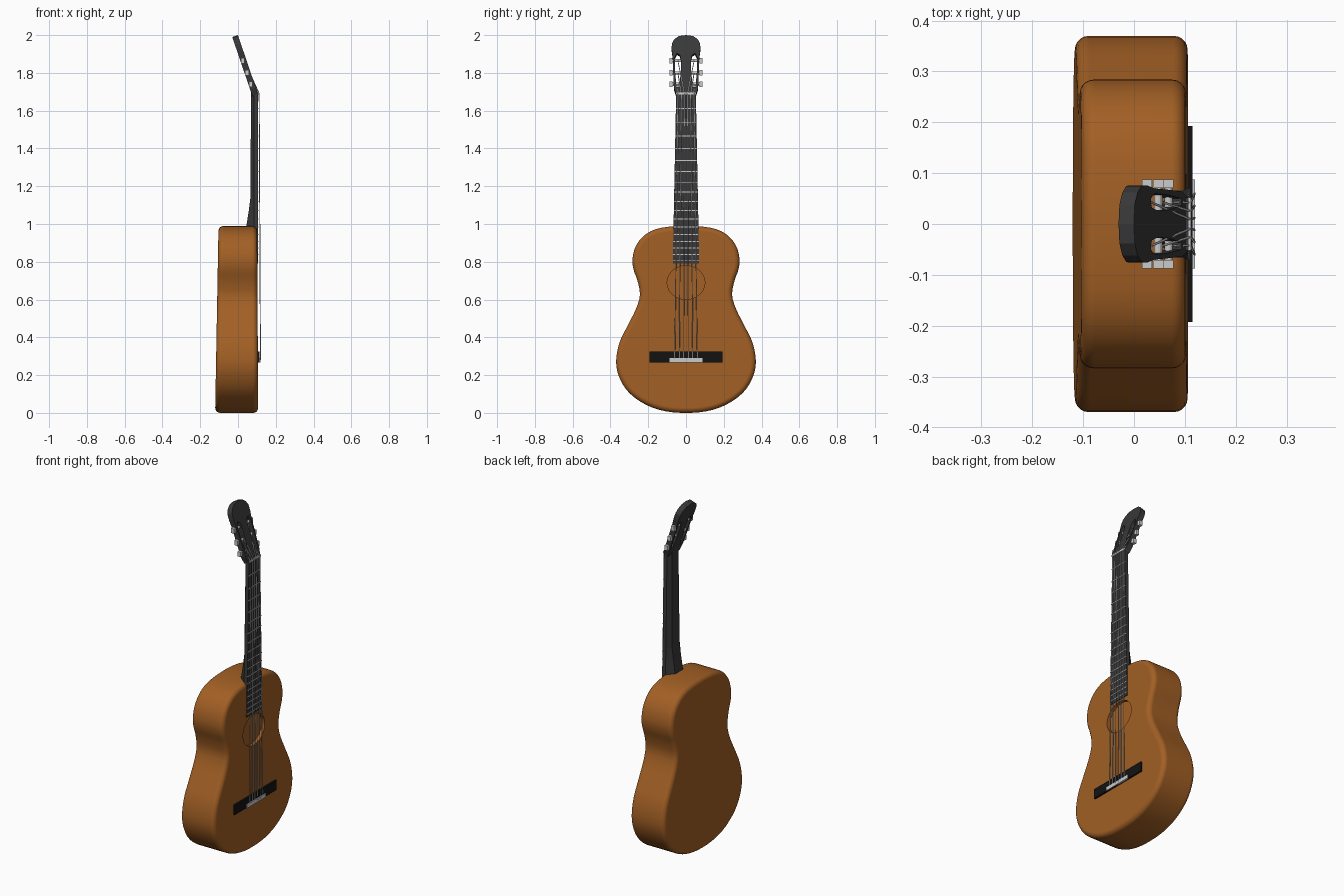
import bpy, bmesh, math
from mathutils import Vector

if "Cube" in bpy.data.objects:
    bpy.data.objects.remove(bpy.data.objects["Cube"])


def material(name, rgb):
    m = bpy.data.materials.new(name)
    m.diffuse_color = (*rgb, 1)
    m.use_nodes = True
    m.node_tree.nodes["Principled BSDF"].inputs["Base Color"].default_value = m.diffuse_color
    return m


WOOD = material("wood", (0.36, 0.115, 0.018))
DARK = material("dark_wood", (0.04, 0.04, 0.04))
BLACK = material("black", (0.006, 0.006, 0.006))


def loft(name, rings, mat=None):
    """Skin a list of equal closed rings and cap both ends."""
    bm = bmesh.new()
    vs = [[bm.verts.new(p) for p in r] for r in rings]
    n = len(vs[0])
    for a, b in zip(vs, vs[1:]):
        for i in range(n):
            bm.faces.new((a[i], a[(i + 1) % n], b[(i + 1) % n], b[i]))
    bm.faces.new(vs[0])
    bm.faces.new(vs[-1])
    bmesh.ops.recalc_face_normals(bm, faces=bm.faces)
    me = bpy.data.meshes.new(name)
    bm.to_mesh(me)
    bm.free()
    ob = bpy.data.objects.new(name, me)
    bpy.context.collection.objects.link(ob)
    if mat:
        me.materials.append(mat)
    return ob


def box(name, x, y, z, mat=None):
    ring = lambda zz: [(x[0], y[0], zz), (x[1], y[0], zz), (x[1], y[1], zz), (x[0], y[1], zz)]
    return loft(name, [ring(z[0]), ring(z[1])], mat)


def activate(ob):
    bpy.ops.object.select_all(action='DESELECT')
    ob.select_set(True)
    bpy.context.view_layer.objects.active = ob


def cut(ob, cutters):
    """Subtract cutters, apply all modifiers and remove the cutters."""
    for c in cutters:
        c.hide_render = True
        m = ob.modifiers.new("cut", 'BOOLEAN')
        m.operation, m.solver, m.object = 'DIFFERENCE', 'EXACT', c
    activate(ob)
    bpy.ops.object.convert(target='MESH')
    for c in cutters:
        bpy.data.objects.remove(c)


def mirrored(half):
    """Close a half outline that starts and ends on the centre line."""
    return half + [(-y, z) for y, z in half[-2:0:-1]]


def smooth_loop(pts, steps):
    """Closed Catmull-Rom curve through pts."""
    out, n = [], len(pts)
    for i in range(n):
        a, b, c, d = (Vector(pts[(i + k) % n]) for k in (-1, 0, 1, 2))
        for s in range(steps):
            t = s / steps
            out.append(0.5 * (2 * b + (c - a) * t + (2 * a - 5 * b + 4 * c - d) * t * t
                              + (3 * b - a - 3 * c + d) * t ** 3))
    return out


# Body: figure-eight outline, tapering in depth, with rounded rims and a soundhole
half = [(0, 0), (.11, .009), (.21, .042), (.30, .105), (.352, .185), (.37, .27), (.353, .37),
        (.31, .46), (.265, .55), (.244, .625), (.257, .70), (.278, .76), (.283, .82),
        (.262, .89), (.21, .948), (.13, .98), (0, .99)]
outline = smooth_loop(mirrored(half), 3)
body = loft("body", [[(-.121 + .018 * z, y, z) for y, z in outline],
                     [(.107 - .006 * z, y, z) for y, z in outline]], WOOD)
bev = body.modifiers.new("round", 'BEVEL')
bev.width, bev.segments, bev.limit_method, bev.angle_limit = .027, 5, 'ANGLE', math.radians(60)
circle = [(.1 * math.cos(i * math.tau / 40), .69 + .089 * math.sin(i * math.tau / 40)) for i in range(40)]
cut(body, [loft("hole_cutter", [[(x, y, z) for y, z in circle] for x in (.083, .15)])])
bpy.ops.object.shade_smooth_by_angle(angle=math.radians(35))
body.modifiers.new("flat_caps", 'WEIGHTED_NORMAL').keep_sharp = True

# Neck with flared heel, and fretboard
NUT, SADDLE = 1.69, .28
board_w = lambda z: .07 - .018 * (z - .79) / .91


def neck_ring(z, back):
    w = board_w(z)
    return [(.098, w, z), (.086, w, z), (back, w * .55, z),
            (back, -w * .55, z), (.086, -w, z), (.098, -w, z)]


loft("neck", [neck_ring(z, b) for z, b in
              ((.96, .043), (1.0, .046), (1.07, .057), (1.14, .066), (1.4, .067), (1.70, .07))], DARK)
loft("fretboard", [[(x, s * board_w(z), z) for x, s in ((.095, -1), (.107, -1), (.107, 1), (.095, 1))]
                   for z in (.79, 1.70)], DARK)

# Frets in equal-tempered spacing
for i in range(1, 18):
    z = SADDLE + (NUT - SADDLE) * 2 ** (-i / 12)
    w = board_w(z)
    box(f"fret_{i}", (.105, .1095), (-w, w), (z - .0025, z + .0025))
box("nut", (.095, .112), (-.052, .052), (NUT - .004, NUT + .008))

# Bridge and saddle
box("bridge", (.095, .115), (-.193, .193), (.268, .325), BLACK)
box("saddle", (.11, .12), (-.088, .088), (.268, .29))

# Slotted headstock tilted backwards
front = lambda z: .105 - .34 * (z - NUT)


def head_plate(name, pts, offsets, mat=None):
    return loft(name, [[(front(z) + dx, y, z + dz) for y, z in pts] for dx, dz in offsets], mat)


head_half = [(0, 1.685), (.052, 1.685), (.064, 1.72), (.067, 1.79), (.070, 1.88), (.076, 1.925),
             (.075, 1.955), (.062, 1.978), (.038, 1.995), (0, 2.0)]
slot = [(.036, 1.725), (.05, 1.725), (.057, 1.80), (.06, 1.88), (.048, 1.905),
        (.032, 1.895), (.026, 1.86), (.028, 1.80)]
head = head_plate("headstock", mirrored(head_half), [(0, 0), (-.03, -.01)], DARK)
cut(head, [head_plate("slot_cutter", [(s * y, z) for y, z in slot], [(.03, .01), (-.06, -.02)])
           for s in (-1, 1)])

# Tuners: post across the slot and a square button outside
tuner_z = (1.74, 1.80, 1.865)
for side in (-1, 1):
    for i, z in enumerate(tuner_z):
        x = front(z) - .02
        tag = f"{'left' if side < 0 else 'right'}_{i + 1}"
        ring = [(x + .008 * math.cos(a * math.tau / 12), z + .008 * math.sin(a * math.tau / 12))
                for a in range(12)]
        loft("tuner_post_" + tag, [[(px, side * y, pz) for px, pz in ring] for y in (.02, .075)])
        box("tuner_button_" + tag, (x - .01, x + .01), sorted((side * .071, side * .088)),
            (z - .014, z + .014))

# Strings from saddle over the nut to the tuner posts
for i in range(6):
    k = (i - 2.5) / 2.5
    side = 1 if k > 0 else -1
    z = tuner_z[int(2.5 - abs(i - 2.5))]
    path = [(.119, k * .06, SADDLE), (.112, k * .042, NUT), (front(z) - .012, side * .043, z)]
    cu = bpy.data.curves.new(f"string_{i + 1}", 'CURVE')
    cu.dimensions, cu.bevel_depth, cu.bevel_resolution = '3D', .0024, 1
    sp = cu.splines.new('POLY')
    sp.points.add(2)
    for p, co in zip(sp.points, path):
        p.co = (*co, 1)
    bpy.context.collection.objects.link(bpy.data.objects.new(f"string_{i + 1}", cu))
